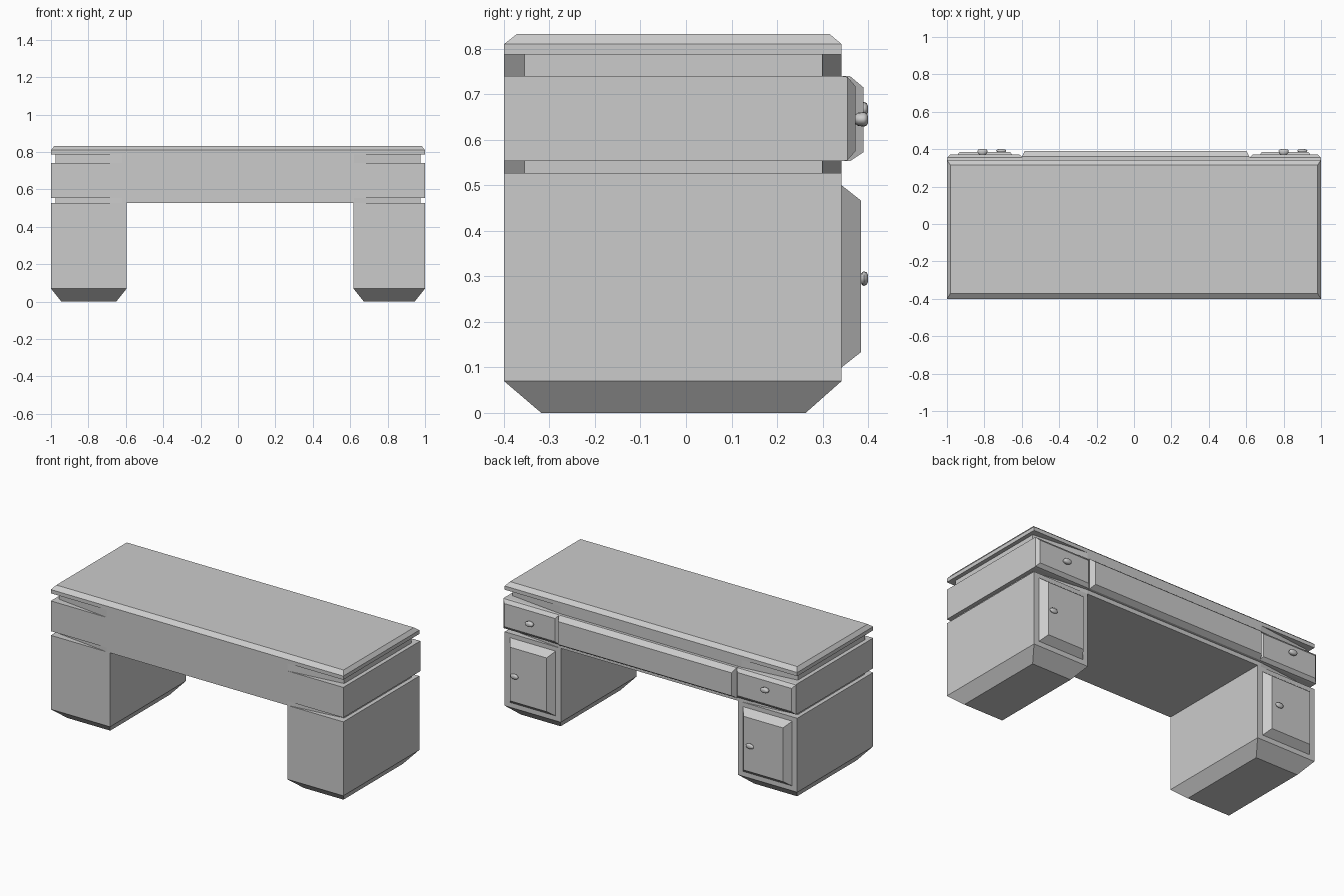
import bpy, bmesh, math

if "Cube" in bpy.data.objects:
    bpy.data.objects.remove(bpy.data.objects["Cube"], do_unlink=True)

grey = bpy.data.materials.new("plain grey")
grey.use_nodes = True
GREY = (0.6, 0.6, 0.6, 1)
grey.diffuse_color = GREY
grey.node_tree.nodes["Principled BSDF"].inputs["Base Color"].default_value = GREY

BACK, FRONT = 0.342, -0.4


def loft(name, rings, smooth=False):
    """Skin a stack of point rings and cap both ends."""
    bm = bmesh.new()
    loops = [[bm.verts.new(p) for p in ring] for ring in rings]
    for a, b in zip(loops, loops[1:]):
        for i in range(len(a)):
            j = (i + 1) % len(a)
            bm.faces.new((a[i], a[j], b[j], b[i]))
    bm.faces.new(loops[0])
    bm.faces.new(loops[-1])
    bmesh.ops.recalc_face_normals(bm, faces=bm.faces)
    mesh = bpy.data.meshes.new(name)
    bm.to_mesh(mesh)
    bm.free()
    mesh.materials.append(grey)
    obj = bpy.data.objects.new(name, mesh)
    bpy.context.collection.objects.link(obj)
    if smooth:
        bpy.ops.object.select_all(action='DESELECT')
        bpy.context.view_layer.objects.active = obj
        obj.select_set(True)
        bpy.ops.object.shade_smooth_by_angle(angle=math.radians(50))
    return obj


def rect_z(z, x0, x1, y0=FRONT, y1=BACK):
    return [(x0, y0, z), (x1, y0, z), (x1, y1, z), (x0, y1, z)]


def rect_y(y, x0, x1, z0, z1):
    return [(x0, y, z0), (x1, y, z0), (x1, y, z1), (x0, y, z1)]


def neck(name, z0, z1):
    """Recessed band, flush in the middle and tapering in towards the ends."""
    half = [(0.62, FRONT), (0.975, -0.355), (0.975, 0.3), (0.62, BACK)]
    plan = half + [(-x, y) for x, y in reversed(half)]
    loft(name, [[(x, y, z) for x, y in plan] for z in (z0, z1)])


def knob(name, x, z, y):
    """Oval pull standing on a front panel."""
    profile = [(0.55, y), (0.9, 0.378 if y < 0.375 else 0.387),
               (1, 0.391), (0.85, 0.397), (0.45, 0.4)]
    angles = [math.tau * i / 16 for i in range(16)]
    loft(name, [[(x + 0.027 * r * math.cos(a), d, z + 0.016 * r * math.sin(a))
                 for a in angles] for r, d in profile], smooth=True)


# Desk body, from the top down
loft("desktop", [rect_z(0.787, -1, 1), rect_z(0.81, -1, 1),
                 rect_z(0.832, -0.982, 0.982, -0.372, 0.316)])
neck("upper_groove", 0.74, 0.787)
loft("drawer_case", [rect_z(0.553, -1, 1), rect_z(0.74, -1, 1)])
neck("lower_groove", 0.527, 0.553)

# Centre drawer
loft("centre_drawer", [rect_y(BACK, -0.6, 0.617, 0.553, 0.74),
                       rect_y(0.36, -0.6, 0.617, 0.553, 0.74),
                       rect_y(0.39, -0.584, 0.601, 0.573, 0.715)])

# Pedestals with tapered feet, side drawers, raised doors and knobs
for side, x0, x1, drawer_x, drawer_z, door_x in (
        ("right", -1, -0.595, -0.81, 0.667, -0.71),
        ("left", 0.617, 1, 0.8, 0.645, 0.9)):
    loft(side + "_pedestal", [rect_z(0, x0 + 0.056, x1 - 0.056, -0.318, 0.263),
                              rect_z(0.07, x0, x1), rect_z(0.527, x0, x1)])
    loft(side + "_drawer", [rect_y(BACK, x0, x1, 0.553, 0.74),
                            rect_y(0.355, x0, x1, 0.555, 0.738),
                            rect_y(0.372, x0 + 0.018, x1 - 0.018, 0.575, 0.718)])
    loft(side + "_door", [rect_y(BACK, x0 + 0.035, x1 - 0.035, 0.1, 0.5),
                          rect_y(0.385, x0 + 0.067, x1 - 0.067, 0.134, 0.466)])
    knob(side + "_drawer_knob", drawer_x, drawer_z, 0.37)
    knob(side + "_door_knob", door_x, 0.295, 0.384)
